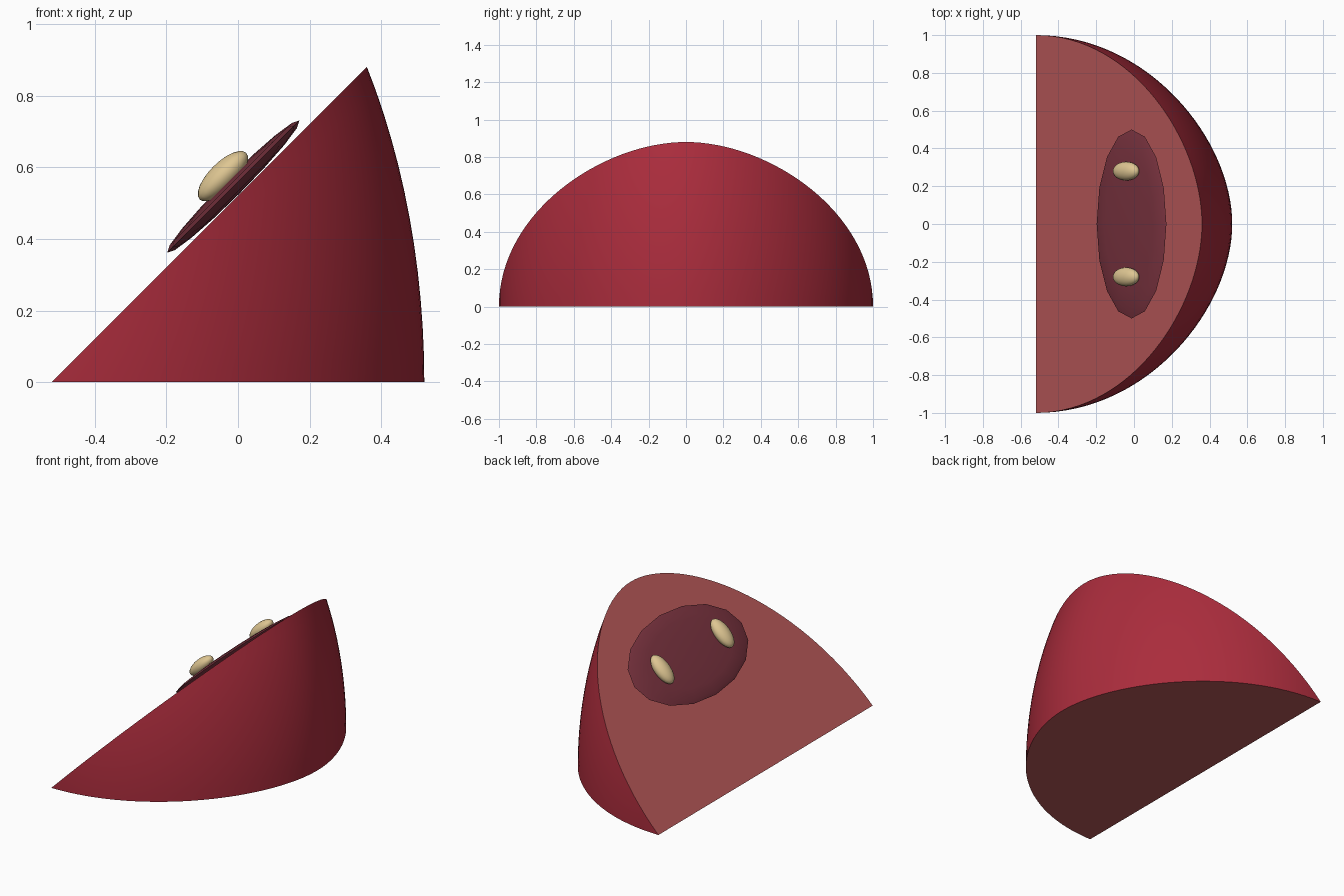
import bpy, bmesh, math
from mathutils import Matrix, Vector

cube = bpy.data.objects.get("Cube")
if cube:
    bpy.data.objects.remove(cube, do_unlink=True)


def material(name, srgb):
    rgb = [(c / 255 / 12.92 if c < 11 else ((c / 255 + 0.055) / 1.055) ** 2.4) for c in srgb]
    m = bpy.data.materials.new(name)
    m.use_nodes = True
    m.diffuse_color = (*rgb, 1)
    m.node_tree.nodes["Principled BSDF"].inputs["Base Color"].default_value = (*rgb, 1)
    return m


skin = material("red skin", (170, 44, 60))
flesh = material("pink flesh", (182, 87, 88))
core_colour = material("dark core", (120, 50, 62))
seed_colour = material("cream seed", (222, 198, 146))


def finish(bm, name, mats):
    bmesh.ops.recalc_face_normals(bm, faces=bm.faces)
    mesh = bpy.data.meshes.new(name)
    bm.to_mesh(mesh)
    bm.free()
    ob = bpy.data.objects.new(name, mesh)
    bpy.context.collection.objects.link(ob)
    for m in mats:
        mesh.materials.append(m)
    bpy.ops.object.select_all(action='DESELECT')
    ob.select_set(True)
    bpy.context.view_layer.objects.active = ob
    bpy.ops.object.shade_smooth_by_angle(angle=math.radians(35))
    return ob


# Fruit profile: a curve from the tip (y = 1, r = 0) to the widest point (y = 0, r = 1)
TIP_HANDLE, SIDE_HANDLE, HALF = 0.58, 0.44, 32


def profile_point(t):
    s = 1 - t
    y = s ** 3 + 3 * s * s * t + 3 * s * t * t * SIDE_HANDLE
    r = 3 * s * s * t * TIP_HANDLE + 3 * s * t * t + t ** 3
    return y, r


half = [profile_point(j / HALF) for j in range(1, HALF + 1)]
profile = half + [(-y, r) for y, r in reversed(half[:-1])]

# Fruit wedge: the profile swept from the ground up to a 45 degree cut
EDGE_X, RX, RZ, STEPS = -0.52, 1.04, 1.65, 12
cut = math.atan2(RX, RZ)
bm = bmesh.new()
tips = [bm.verts.new((EDGE_X, y, 0)) for y in (1, -1)]
rings = []
for i in range(STEPS + 1):
    a = cut * i / STEPS
    ring = [bm.verts.new((EDGE_X + RX * r * math.cos(a), y, RZ * r * math.sin(a))) for y, r in profile]
    rings.append([tips[0]] + ring + [tips[1]])
for low, high in zip(rings, rings[1:]):
    for j in range(len(low) - 1):
        corners = dict.fromkeys((low[j], low[j + 1], high[j + 1], high[j]))
        bm.faces.new(list(corners))
# Flat cut faces
for ring in (rings[0], rings[-1]):
    bm.faces.new(ring).material_index = 1
finish(bm, "fruit_wedge", [skin, flesh])

# Core and seeds: flattened ellipsoids lying along the cut
tilt = Matrix.Rotation(-math.pi / 4, 4, 'Y')


def ellipsoid(name, centre, radii, segments, rings, mat):
    bm = bmesh.new()
    bmesh.ops.create_uvsphere(bm, u_segments=segments, v_segments=rings, radius=1)
    m = Matrix.Translation(Vector(centre)) @ tilt @ Matrix.Diagonal((*radii, 1))
    bmesh.ops.transform(bm, matrix=m, verts=bm.verts)
    return finish(bm, name, [mat])


ellipsoid("core", (-0.013, 0, 0.546), (0.261, 0.5, 0.026), 16, 8, core_colour)
for side, y in (("right", -0.28), ("left", 0.28)):
    ellipsoid("seed_" + side, (-0.042, y, 0.575), (0.092, 0.05, 0.038), 24, 12, seed_colour)
